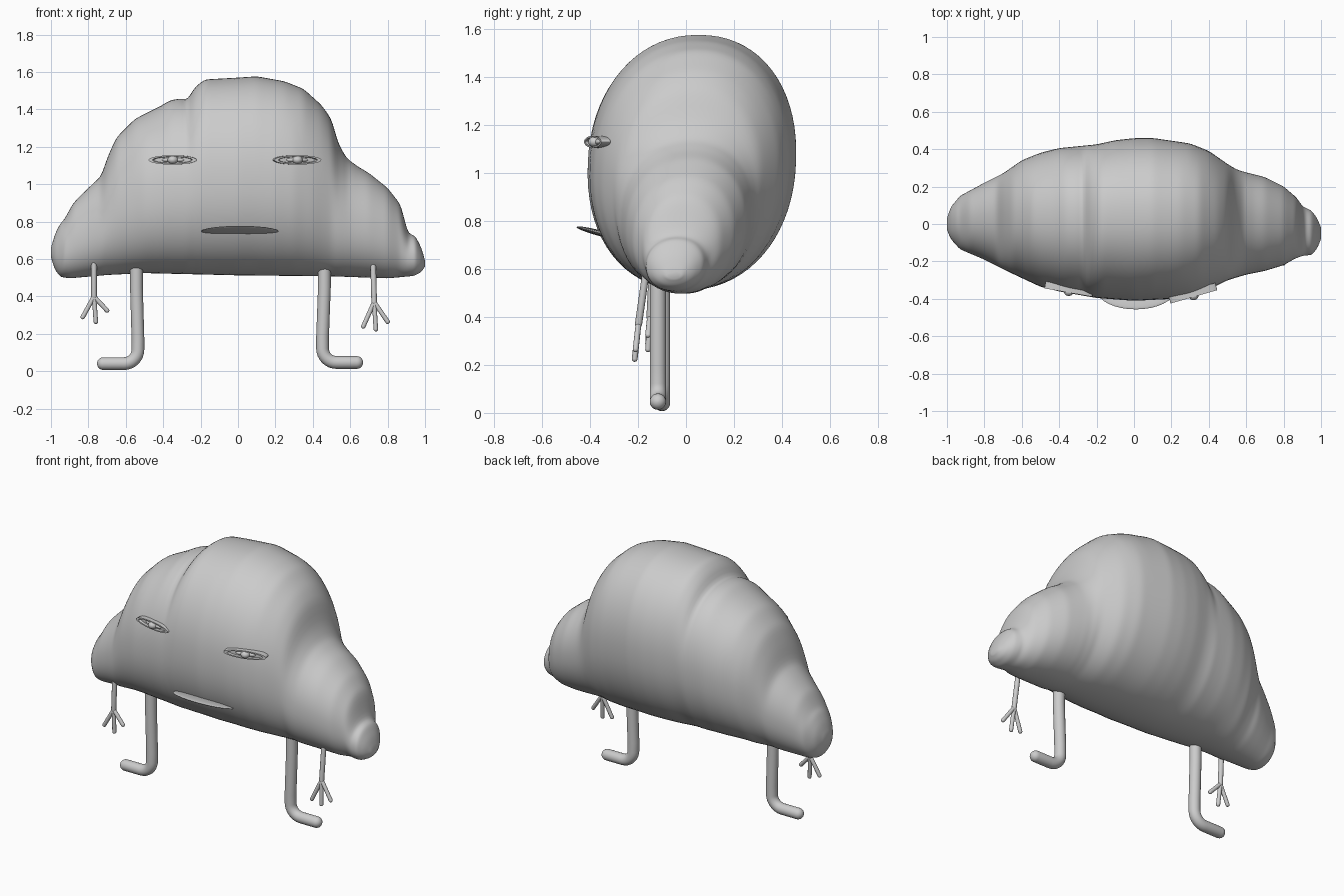
import bpy, bmesh, math
from mathutils import Vector, Matrix

if "Cube" in bpy.data.objects:
    bpy.data.objects.remove(bpy.data.objects["Cube"])


def lerp(table, x):
    for (a, u), (b, v) in zip(table, table[1:]):
        if x <= b:
            return u + (v - u) * (x - a) / (b - a)
    return table[-1][1]


def finish(bm, name, angle=60):
    bmesh.ops.recalc_face_normals(bm, faces=bm.faces)
    me = bpy.data.meshes.new(name)
    bm.to_mesh(me)
    bm.free()
    ob = bpy.data.objects.new(name, me)
    bpy.context.collection.objects.link(ob)
    bpy.ops.object.select_all(action='DESELECT')
    ob.select_set(True)
    bpy.context.view_layer.objects.active = ob
    bpy.ops.object.shade_smooth_by_angle(angle=math.radians(angle))
    return ob


def loft(rings, name, angle=60):
    bm = bmesh.new()
    vs = [[bm.verts.new(p) for p in r] for r in rings]
    n = len(vs[0])
    for a, b in zip(vs, vs[1:]):
        for i in range(n):
            bm.faces.new((a[i], a[(i + 1) % n], b[(i + 1) % n], b[i]))
    bm.faces.new(vs[0])
    bm.faces.new(vs[-1])
    return finish(bm, name, angle)


# Body profiles along x: top, bottom, back, front
TOP = [(-1, .66), (-.98, .73), (-.95, .79), (-.93, .81), (-.88, .90), (-.85, .93), (-.8, .98), (-.73, 1.045),
       (-.70, 1.14), (-.65, 1.25), (-.55, 1.35), (-.42, 1.415), (-.36, 1.45), (-.29, 1.46), (-.27, 1.445),
       (-.24, 1.51), (-.18, 1.56), (0, 1.57), (.1, 1.577), (.25, 1.55), (.35, 1.51), (.45, 1.42), (.505, 1.34),
       (.53, 1.23), (.58, 1.14), (.64, 1.095), (.7, 1.06), (.8, .98), (.87, .89), (.895, .79), (.91, .74),
       (.95, .72), (.985, .65), (1, .59)]
BOTTOM = [(-1, .61), (-.98, .545), (-.95, .505), (-.9, .497), (-.7, .515), (-.5, .525), (0, .513),
          (.5, .508), (.8, .497), (.94, .51), (.98, .53), (1, .56)]
BACK = [(-1, .03), (-.98, .09), (-.93, .15), (-.8, .22), (-.7, .27), (-.6, .34), (-.5, .38), (-.4, .405),
        (-.2, .425), (-.1, .447), (0, .458), (.1, .459), (.3, .43), (.4, .39), (.5, .32), (.55, .29),
        (.6, .275), (.7, .25), (.8, .20), (.87, .14), (.9, .095), (.95, .07), (.98, .03), (1, -.02)]
FRONT = [(-1, -.03), (-.98, -.08), (-.93, -.135), (-.8, -.19), (-.65, -.265), (-.5, -.335), (-.4, -.36),
         (-.2, -.395), (0, -.41), (.2, -.40), (.3, -.385), (.4, -.35), (.5, -.30), (.6, -.27), (.7, -.25),
         (.8, -.22), (.86, -.185), (.9, -.17), (.95, -.165), (.98, -.13), (1, -.08)]
N, S = 180, 72
xs = [math.sin(math.pi / 2 * t) * .5 + t * .5 for t in (-1 + 2 * i / N for i in range(N + 1))]
cols = [[lerp(t, x) for x in xs] for t in (TOP, BOTTOM, BACK, FRONT)]
for c in cols:
    for _ in range(2):
        c[1:-1] = [(c[i - 1] + 2 * c[i] + c[i + 1]) / 4 for i in range(1, N)]
rings = []
for x, t, b, k, f in zip(xs, *cols):
    ring = []
    for i in range(S):
        a = 2 * math.pi * i / S
        ca, sa = math.cos(a), math.sin(a)
        e = 2 / 2.15
        y = (k + f) / 2 + (k - f) / 2 * math.copysign(abs(ca) ** e, ca) + .03 * sa * (k - f)
        z = (t + b) / 2 + (t - b) / 2 * math.copysign(abs(sa) ** e, sa)
        ring.append((x, y, z))
    rings.append(ring)
loft(rings, "body")


def tube(name, pts, r, sides=20, round_end=True):
    pts = [Vector(p) for p in pts]
    tan = [(pts[min(i + 1, len(pts) - 1)] - pts[max(i - 1, 0)]).normalized() for i in range(len(pts))]
    rad = [r] * len(pts)
    if round_end:
        end, d = pts[-1], tan[-1]
        for q in range(1, 6):
            h = q / 5 * math.pi / 2 * .95
            pts.append(end + d * r * math.sin(h))
            tan.append(d)
            rad.append(r * math.cos(h))
    out = []
    for p, d, w in zip(pts, tan, rad):
        v = Vector((0, 1, 0))
        u = v.cross(d).normalized()
        v = d.cross(u)
        out.append([p + (u * math.cos(2 * math.pi * i / sides) + v * math.sin(2 * math.pi * i / sides)) * w
                    for i in range(sides)])
    return loft(out, name)


# Legs with bent feet
def leg(name, side, x_top, x_low, x_toe, y, z):
    R = .075
    cx = x_low + side * R
    pts = [(x_top, y, .62), (x_top, y, .45), (x_low, y, z + R + .06)]
    pts += [(cx - side * R * math.cos(h), y, z + R - R * math.sin(h))
            for h in (math.pi / 2 * i / 8 for i in range(9))]
    tube(name, pts + [(x_toe, y, z)], .034)


leg("left_leg", -1, -.543, -.535, -.72, -.10, .041)
leg("right_leg", 1, .462, .452, .635, -.117, .047)


# Arms with three fingers
def arm(name, shoulder, wrist, tips):
    tube(name, [shoulder, wrist], .015, 12)
    for i, t in enumerate(tips):
        tube(f"{name}_finger_{i + 1}", [wrist, t], .012, 12)


arm("left_arm", (-.77, -.14, .60), (-.77, -.15, .40),
    [(-.83, -.158, .29), (-.76, -.158, .265), (-.70, -.158, .325)])
arm("right_arm", (.722, -.165, .60), (.728, -.198, .37),
    [(.67, -.212, .24), (.737, -.214, .225), (.80, -.21, .265)])


def ellipsoid(name, radii, mat):
    bm = bmesh.new()
    bmesh.ops.create_uvsphere(bm, u_segments=32, v_segments=16, radius=1)
    bm.transform(mat @ Matrix.Diagonal((*radii, 1)))
    return finish(bm, name)


# Eyes: extruded oval rim, inner lens and ball
def eye(name, x, y, turn):
    M = Matrix.Translation((x, y, 1.13)) @ Matrix.Rotation(math.radians(turn), 4, 'Z')
    prof = [(.13, .025, .02), (.13, .025, -.02), (.108, .018, -.02), (.10, .016, -.006)]
    out = [[M @ Vector((a * math.cos(2 * math.pi * i / 48), d, b * math.sin(2 * math.pi * i / 48)))
            for i in range(48)] for a, b, d in prof]
    loft(out, name + "_rim", 35)
    ellipsoid(name + "_lens", (.065, .018, .014), M)
    ellipsoid(name + "_ball", (.028, .03, .023), M @ Matrix.Translation((0, -.008, 0)))


eye("left_eye", -.347, -.347, -10)
eye("right_eye", .315, -.37, 16)

# Mouth: thin tilted lip
ellipsoid("mouth", (.207, .105, .012),
          Matrix.Translation((.01, -.355, .748)) @ Matrix.Rotation(math.radians(-15), 4, 'X'))
